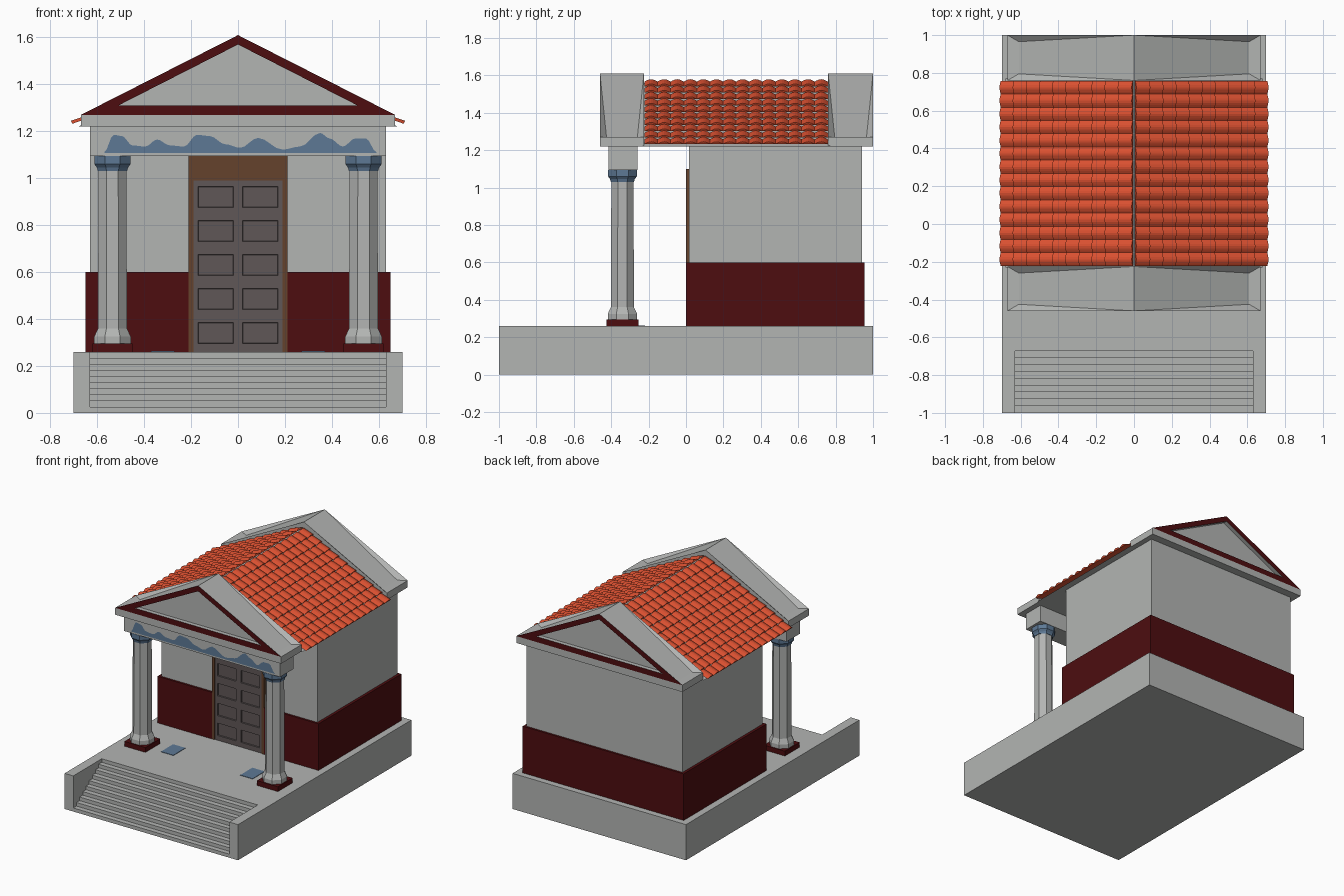
import bpy, bmesh, math

cube = bpy.data.objects.get("Cube")
if cube:
    bpy.data.objects.remove(cube, do_unlink=True)


def material(name, r, g, b):
    m = bpy.data.materials.new(name)
    m.use_nodes = True
    m.diffuse_color = (r, g, b, 1)
    m.node_tree.nodes["Principled BSDF"].inputs["Base Color"].default_value = (r, g, b, 1)
    return m


STONE = material("grey stone", 0.45, 0.46, 0.45)
RED = material("dark red paint", 0.075, 0.004, 0.005)
TILE = material("terracotta", 0.70, 0.08, 0.03)
BLUE = material("slate blue", 0.11, 0.19, 0.30)
WOOD = material("brown wood", 0.13, 0.055, 0.025)
DOOR = material("grey door", 0.115, 0.095, 0.095)


def finish(name, bm, *mats, recalc=True):
    if recalc:
        bmesh.ops.recalc_face_normals(bm, faces=bm.faces[:])
    mesh = bpy.data.meshes.new(name)
    bm.to_mesh(mesh)
    bm.free()
    for m in mats:
        mesh.materials.append(m)
    ob = bpy.data.objects.new(name, mesh)
    bpy.context.collection.objects.link(ob)
    return ob


def prism(name, pts, axis, lo, hi, mat):
    """Extrude a closed outline along x, y or z."""
    place = {"x": lambda a, b, t: (t, a, b),
             "y": lambda a, b, t: (a, t, b),
             "z": lambda a, b, t: (a, b, t)}[axis]
    bm = bmesh.new()
    ends = [[bm.verts.new(place(a, b, t)) for a, b in pts] for t in (lo, hi)]
    for end in ends:
        bm.faces.new(end)
    for i in range(len(pts)):
        j = (i + 1) % len(pts)
        bm.faces.new((ends[0][i], ends[0][j], ends[1][j], ends[1][i]))
    return finish(name, bm, mat)


def box(name, x0, x1, y0, y1, z0, z1, mat):
    return prism(name, [(x0, y0), (x1, y0), (x1, y1), (x0, y1)], "z", z0, z1, mat)


# Podium with a flight of steps between two cheek walls
FLOOR, STEPS = 0.26, 10
rise, tread = FLOOR / STEPS, 0.365 / STEPS
outline = [(1, 0), (-1, 0)]
for i in range(STEPS):
    y = -1 + i * tread
    outline += [(y, (i + 1) * rise), (y + tread, (i + 1) * rise)]
outline[-1] = (1, FLOOR)
prism("podium_and_steps", outline, "x", -0.63, 0.63, STONE)
for s, side in ((1, "left"), (-1, "right")):
    box(side + "_podium_cheek", *sorted((s * 0.63, s * 0.7)), -1, 1, 0, FLOOR, STONE)

# Chamber walls and the red dado, notched for the doorway
box("chamber_walls", -0.63, 0.63, 0.015, 0.94, FLOOR, 1.22, STONE)
half = [(0.21, 0.02), (0.21, 0), (0.65, 0), (0.65, 0.955)]
prism("wall_dado", half + [(-x, y) for x, y in reversed(half)], "z", FLOOR, 0.6, RED)

# Door frame
box("door_left_jamb", 0.19, 0.21, 0, 0.03, FLOOR, 0.99, WOOD)
box("door_right_jamb", -0.21, -0.19, 0, 0.03, FLOOR, 0.99, WOOD)
box("door_lintel", -0.21, 0.21, 0, 0.03, 0.99, 1.10, WOOD)

# Double door with sunken panels
xs = [-0.19, -0.17, -0.02, 0, 0.02, 0.17, 0.19]
zs = [FLOOR]
for i in range(5):
    zs += [0.295 + 0.145 * i, 0.385 + 0.145 * i]
zs.append(0.99)
bm = bmesh.new()
grid = [[bm.verts.new((x, 0.005, z)) for x in xs] for z in zs]
panels = []
for r in range(len(zs) - 1):
    for c in range(len(xs) - 1):
        f = bm.faces.new((grid[r][c], grid[r][c + 1], grid[r + 1][c + 1], grid[r + 1][c]))
        if r % 2 and c in (1, 4):
            panels.append(f)
bm.normal_update()
bmesh.ops.inset_individual(bm, faces=panels, thickness=0.003, depth=-0.008)
finish("double_door", bm, DOOR, recalc=False)


# Columns: square plinth, octagonal base and shaft, blue capital
def lathe(name, profile, x, y, mat, sides=8):
    bm = bmesh.new()
    rings = []
    for r, z in profile:
        r /= math.cos(math.pi / sides)
        angles = [(k + 0.5) * math.tau / sides for k in range(sides)]
        rings.append([bm.verts.new((x + r * math.cos(a), y + r * math.sin(a), z)) for a in angles])
    bm.faces.new(rings[0])
    bm.faces.new(rings[-1])
    for lo, hi in zip(rings, rings[1:]):
        for k in range(sides):
            n = (k + 1) % sides
            bm.faces.new((lo[k], lo[n], hi[n], hi[k]))
    return finish(name, bm, mat)


for s, side in ((1, "left"), (-1, "right")):
    x, y = s * 0.535, -0.34
    box(side + "_column_plinth", x - 0.085, x + 0.085, y - 0.085, y + 0.085, FLOOR, 0.295, RED)
    lathe(side + "_column_shaft", [(0.078, 0.295), (0.078, 0.325), (0.062, 0.36), (0.059, 1.04)],
          x, y, STONE)
    lathe(side + "_column_capital", [(0.062, 1.03), (0.066, 1.045), (0.077, 1.06), (0.077, 1.095)],
          x, y, BLUE)
    # Blue floor inlay between the columns
    box(side + "_floor_inlay", s * 0.32 - 0.05, s * 0.32 + 0.05, -0.36, -0.22, FLOOR, FLOOR + 0.003, BLUE)

# Porch beam with a painted wave
box("porch_beam", -0.63, 0.63, -0.415, -0.26, 1.095, 1.22, STONE)
crest = [(-0.57, 1.112), (-0.53, 1.185), (-0.495, 1.18), (-0.45, 1.14), (-0.395, 1.135),
         (-0.345, 1.165), (-0.29, 1.14), (-0.23, 1.135), (-0.175, 1.185), (-0.12, 1.18),
         (-0.055, 1.145), (0.01, 1.13), (0.085, 1.172), (0.19, 1.122), (0.264, 1.135),
         (0.35, 1.193), (0.39, 1.17), (0.447, 1.135), (0.5, 1.17), (0.545, 1.17), (0.59, 1.112)]
wave = []
for (xa, za), (xb, zb) in zip(crest, crest[1:]):
    for k in range(4):
        t = k / 4
        wave.append((xa + (xb - xa) * t, za + (zb - za) * (1 - math.cos(math.pi * t)) / 2))
wave.append(crest[-1])
bm = bmesh.new()
columns = [(bm.verts.new((x, -0.418, 1.108)), bm.verts.new((x, -0.418, z))) for x, z in wave]
for (a, b), (c, d) in zip(columns, columns[1:]):
    bm.faces.new((a, c, d, b))
finish("beam_wave", bm, BLUE, recalc=False)


# Gables: cornice, red frame around a sunken field, and a dished top
def gable(name, outer, inner):
    d = 1 if inner > outer else -1
    box(name + "_cornice", -0.67, 0.67, min(outer, inner), max(outer, inner), 1.22, 1.27, STONE)
    bm = bmesh.new()

    def tri(y, x, z0, z1):
        return [bm.verts.new(p) for p in ((-x, y, z0), (x, y, z0), (0, y, z1))]

    front = tri(outer, 0.67, 1.27, 1.61)
    rim = tri(outer, 0.51, 1.31, 1.57)
    field = tri(outer + d * 0.03, 0.51, 1.31, 1.57)
    back = tri(inner, 0.67, 1.27, 1.61)
    for i in range(3):
        j = (i + 1) % 3
        bm.faces.new((front[i], front[j], rim[j], rim[i])).material_index = 1
        bm.faces.new((rim[i], rim[j], field[j], field[i]))
    bm.faces.new(field)
    bm.faces.new(back)
    dish = []
    for i, s in ((0, -1), (1, 1)):
        p = bm.verts.new((s * 0.61, outer + d * 0.035, 1.27))
        q = bm.verts.new((s * 0.61, inner - d * 0.035, 1.27))
        bm.faces.new((front[2], back[2], q, p))
        bm.faces.new((front[2], front[i], p))
        bm.faces.new((back[2], back[i], q))
        dish.append((p, q))
    (p0, q0), (p1, q1) = dish
    bm.faces.new((front[0], p0, q0, back[0], back[1], q1, p1, front[1]))
    finish(name, bm, STONE, RED)


gable("front_gable", -0.46, -0.225)
gable("rear_gable", 1.0, 0.76)

# Roof body under the tiles
prism("roof_body", [(-0.68, 1.22), (0.68, 1.22), (0, 1.56)], "y", -0.23, 0.77, STONE)

# Overlapping barrel tiles on both slopes
ROWS, COLS, ARC = 10, 14, 6
RIDGE, EAVE = (0.008, 1.57), (0.703, 1.227)
Y0, Y1 = -0.222, 0.758
run, drop = EAVE[0] - RIDGE[0], RIDGE[1] - EAVE[1]
length = math.hypot(run, drop)
nx, nz = drop / length, run / length
width = (Y1 - Y0) / COLS
for s, side in ((1, "left"), (-1, "right")):
    bm = bmesh.new()
    for r in range(ROWS):
        for c in range(COLS):
            ends = []
            for t, lift in ((r / ROWS, -0.004), ((r + 1) / ROWS, 0.006)):
                ring = []
                for k in range(ARC + 1):
                    h = lift + 0.014 * math.sin(math.pi * k / ARC)
                    ring.append(bm.verts.new((s * (RIDGE[0] + run * t + nx * h),
                                              Y0 + (c + k / ARC) * width,
                                              RIDGE[1] - drop * t + nz * h)))
                ends.append(ring)
            top, low = ends
            for k in range(ARC):
                bm.faces.new((top[k], top[k + 1], low[k + 1], low[k]))
            bm.faces.new((top[0], low[0], low[-1], top[-1]))
            bm.faces.new(top)
            bm.faces.new(low)
    finish(side + "_roof_tiles", bm, TILE)
